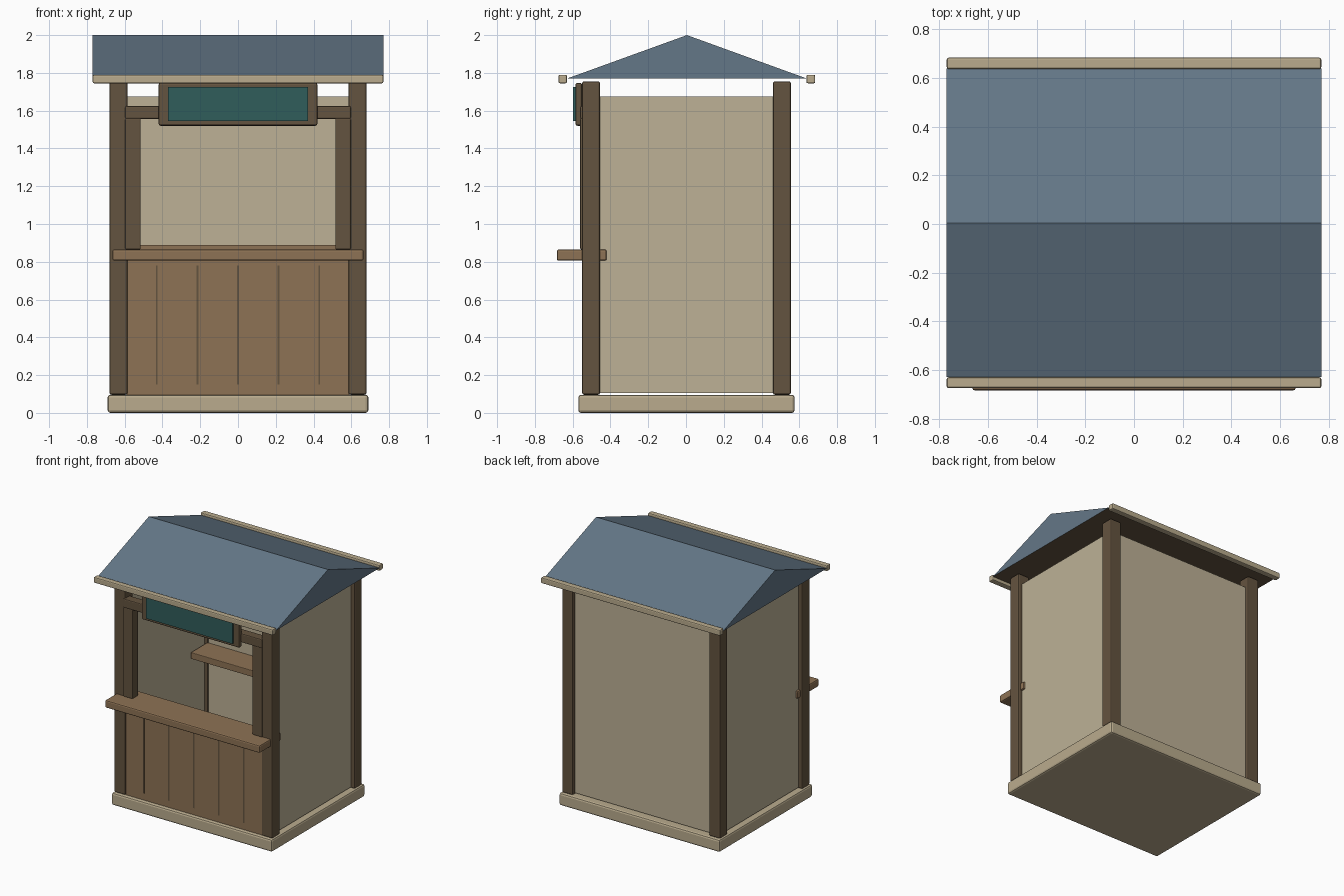
import bpy
import bmesh

default = bpy.data.objects.get("Cube")
if default:
    bpy.data.objects.remove(default, do_unlink=True)


def material(name, rgb):
    m = bpy.data.materials.new(name)
    m.use_nodes = True
    colour = (*rgb, 1)
    m.diffuse_color = colour
    bsdf = next(n for n in m.node_tree.nodes if n.type == 'BSDF_PRINCIPLED')
    bsdf.inputs["Base Color"].default_value = colour
    return m


plaster = material("wall_beige", (0.51, 0.44, 0.305))
trim = material("trim_beige", (0.49, 0.41, 0.27))
dark_wood = material("dark_wood", (0.127, 0.087, 0.05))
warm_wood = material("warm_wood", (0.27, 0.17, 0.089))
slate = material("roof_slate_blue", (0.127, 0.184, 0.242))
teal = material("sign_teal", (0.03, 0.109, 0.105))


def finish(name, bm, mats):
    bmesh.ops.recalc_face_normals(bm, faces=bm.faces)
    mesh = bpy.data.meshes.new(name)
    bm.to_mesh(mesh)
    bm.free()
    for m in mats:
        mesh.materials.append(m)
    ob = bpy.data.objects.new(name, mesh)
    bpy.context.collection.objects.link(ob)
    return ob


def box(name, x, y, z, mat, bevel=0):
    """Box spanning the given (low, high) ranges, with optional chamfered edges."""
    bm = bmesh.new()
    bmesh.ops.create_cube(bm, size=1)
    for v in bm.verts:
        v.co = [(lo + hi) / 2 + c * (hi - lo) for c, (lo, hi) in zip(v.co, (x, y, z))]
    ob = finish(name, bm, [mat])
    if bevel:
        mod = ob.modifiers.new("Chamfer", 'BEVEL')
        mod.width = bevel
        mod.segments = 2
    return ob


def pair(name, x, y, z, mat, bevel=0):
    """Mirrored left and right boxes."""
    box("left_" + name, x, y, z, mat, bevel)
    box("right_" + name, (-x[1], -x[0]), y, z, mat, bevel)


# Base slab and corner posts
box("base", (-0.69, 0.69), (-0.57, 0.575), (0, 0.096), trim, 0.014)
pair("front_post", (0.585, 0.68), (-0.55, -0.455), (0.096, 1.755), dark_wood, 0.01)
pair("back_post", (0.585, 0.68), (0.46, 0.555), (0.096, 1.755), dark_wood, 0.01)

# Walls
pair("side_wall", (0.61, 0.65), (-0.46, 0.47), (0.105, 1.675), plaster)
box("back_wall", (-0.6, 0.6), (0.475, 0.525), (0.105, 1.675), plaster)

# Front panel with plank seams
box("front_panel", (-0.59, 0.59), (-0.54, -0.49), (0.096, 0.815), warm_wood)
for i in range(-2, 3):
    x = i * 0.215
    box(f"plank_seam_{i + 3}", (x - 0.005, x + 0.005), (-0.544, -0.538),
        (0.15, 0.78), dark_wood)

# Serving counter and inside shelf
box("counter", (-0.665, 0.665), (-0.684, -0.42), (0.806, 0.865), warm_wood, 0.01)
box("inside_shelf", (-0.595, 0.595), (0.27, 0.475), (0.84, 0.89), warm_wood, 0.004)

# Serving window frame
pair("window_jamb", (0.515, 0.597), (-0.56, -0.49), (0.865, 1.56), dark_wood, 0.006)
box("window_header", (-0.597, 0.597), (-0.56, -0.49), (1.555, 1.625), dark_wood, 0.008)

# Sign
box("sign_frame", (-0.42, 0.42), (-0.585, -0.55), (1.52, 1.747), dark_wood, 0.01)
box("sign_board", (-0.37, 0.37), (-0.598, -0.58), (1.545, 1.725), teal)

# Gable roof with dark wooden underside
bm = bmesh.new()
profile = [(-0.63, 1.77), (0.64, 1.77), (0.005, 2.0)]
end = bm.faces.new([bm.verts.new((-0.77, y, z)) for y, z in profile])
extruded = bmesh.ops.extrude_face_region(bm, geom=[end], use_keep_orig=True)["geom"]
moved = [g for g in extruded if isinstance(g, bmesh.types.BMVert)]
bmesh.ops.translate(bm, verts=moved, vec=(1.54, 0, 0))
for f in bm.faces:
    f.material_index = int(all(v.co.z < 1.8 for v in f.verts))
finish("roof", bm, [slate, dark_wood])

# Eave trims
box("front_eave", (-0.77, 0.77), (-0.675, -0.63), (1.745, 1.79), trim, 0.008)
box("back_eave", (-0.77, 0.77), (0.637, 0.684), (1.745, 1.79), trim, 0.008)
